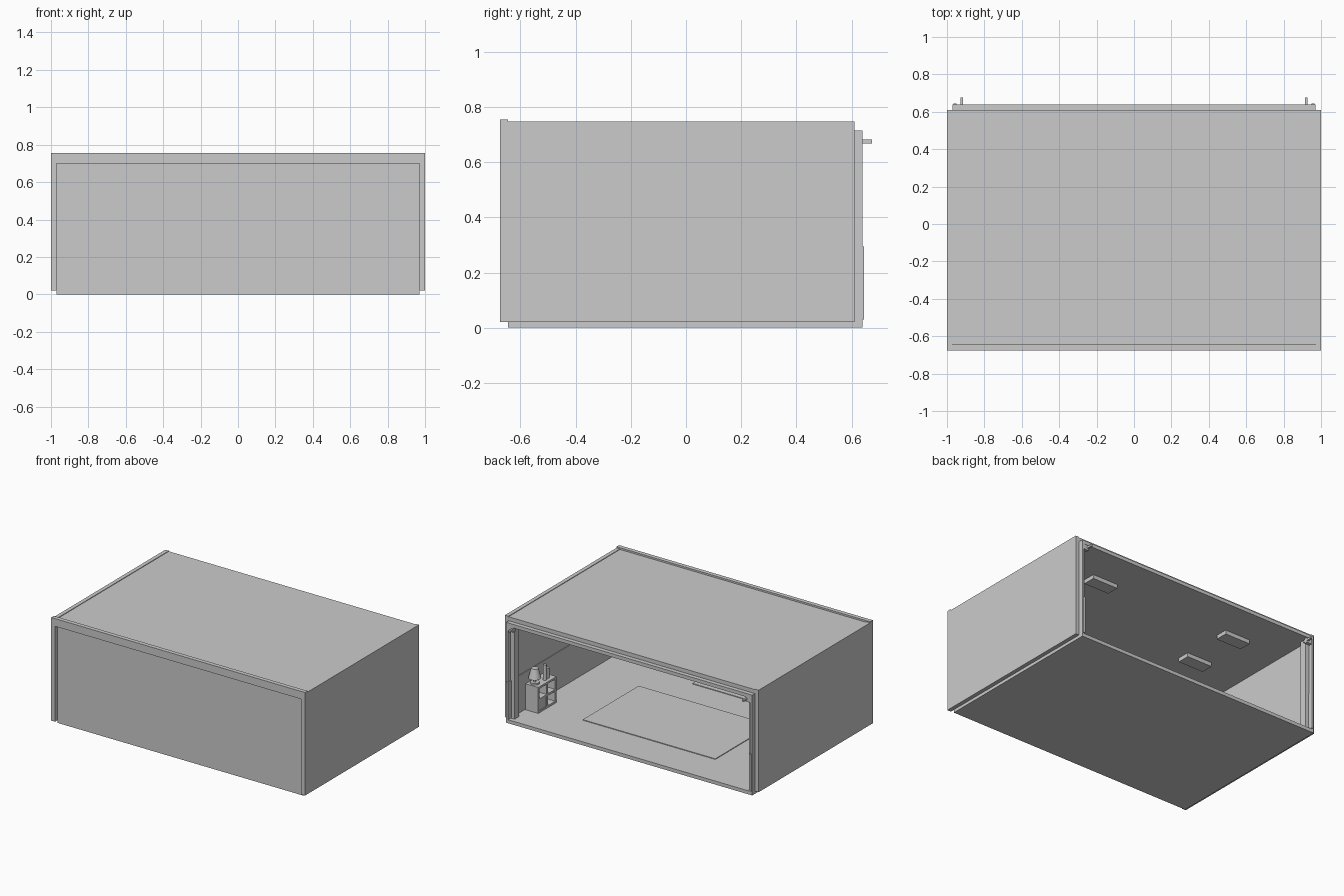
import bpy, math

if "Cube" in bpy.data.objects:
    bpy.data.objects.remove(bpy.data.objects["Cube"])

grey = bpy.data.materials.new("plain_grey")
grey.diffuse_color = (0.6, 0.6, 0.6, 1)
grey.use_nodes = True
grey.node_tree.nodes["Principled BSDF"].inputs["Base Color"].default_value = grey.diffuse_color

def finish(ob, name):
    ob.name = name
    ob.data.materials.append(grey)
    return ob

def box(name, x, y, z):
    """Box from (min, max) ranges."""
    bpy.ops.mesh.primitive_cube_add(size=1, location=[sum(r) / 2 for r in (x, y, z)])
    ob = bpy.context.object
    ob.scale = [r[1] - r[0] for r in (x, y, z)]
    bpy.ops.object.transform_apply(location=False, rotation=False)
    return finish(ob, name)

def cone(name, x, y, z0, z1, r0, r1, n=20):
    bpy.ops.mesh.primitive_cone_add(vertices=n, radius1=r0, radius2=r1, depth=z1 - z0,
                                    location=(x, y, (z0 + z1) / 2))
    ob = finish(bpy.context.object, name)
    bpy.ops.object.shade_smooth_by_angle(angle=math.radians(35))
    return ob

def pair(name, x, y, z):
    """Same box on the right and left side."""
    box("right_" + name, x, y, z)
    box("left_" + name, (-x[1], -x[0]), y, z)

# Inner room shell
F = 0.025
box("floor", (-.97, .97), (-.645, .64), (0, F))
box("inner_ceiling", (-.97, .97), (-.645, .64), (.69, .715))
box("front_wall", (-.97, .97), (-.645, -.63), (F, .70))
pair("inner_wall", (.955, .97), (-.63, .64), (F, .69))
pair("wainscot", (.95, .965), (-.63, .645), (.03, .295))

# Outer cladding
pair("outer_wall", (.972, 1), (-.645, .61), (.02, .747))
box("roof", (-.972, .972), (-.645, .61), (.715, .743))
pair("front_trim", (.97, 1), (-.675, -.645), (.02, .70))
box("front_top_trim", (-1, 1), (-.675, -.645), (.70, .755))

# Back posts and small bracket rods
pair("back_post", (.925, .956), (.56, .61), (F, .69))
pair("bracket_rod", (.915, .928), (.60, .675), (.668, .682))
pair("bracket_plate", (.915, .956), (.615, .638), (.655, .69))

# Ceiling lights, two columns
for i, y in enumerate((.33, -.05, -.43)):
    pair("ceiling_light_%d" % i, (.455, .655), (y - .045, y + .045), (.662, .69))

# Floor mats and things along the front wall
box("rug", (-.49, .555), (-.26, .37), (F, F + .005))
box("front_mat", (-.45, .293), (-.62, -.49), (F, F + .005))
box("door", (.63, .89), (-.632, -.618), (F, .52))
cone("floor_pot", .54, -.57, F, .07, .04, .045)

# Bedside cabinet with open cubbies facing the room
x0, x1, y0, y1, z0, z1, t = .85, .952, .245, .45, F, .21, .014
box("cabinet_back", (x1 - .01, x1), (y0, y1), (z0, z1))
for n, z in (("bottom", z0), ("shelf", .11), ("top", z1 - t)):
    box("cabinet_" + n, (x0, x1), (y0, y1), (z, z + t))
for n, y in (("side_a", y0), ("divider", (y0 + y1 - t) / 2), ("side_b", y1 - t)):
    box("cabinet_" + n, (x0, x1), (y, y + t), (z0, z1))
box("cabinet_drawer", (x0 + .004, x1), (.35, .44), (z0, .11))

# Lamp and bottles on the cabinet
cone("lamp_base", .905, .41, z1, z1 + .012, .03, .03)
cone("lamp_stem", .905, .41, z1, z1 + .06, .008, .008, 12)
cone("lamp_shade", .905, .41, z1 + .04, z1 + .11, .042, .024)
cone("bottle", .885, .325, z1, z1 + .11, .014, .012, 12)
cone("short_bottle", .89, .29, z1, z1 + .07, .014, .014, 12)
